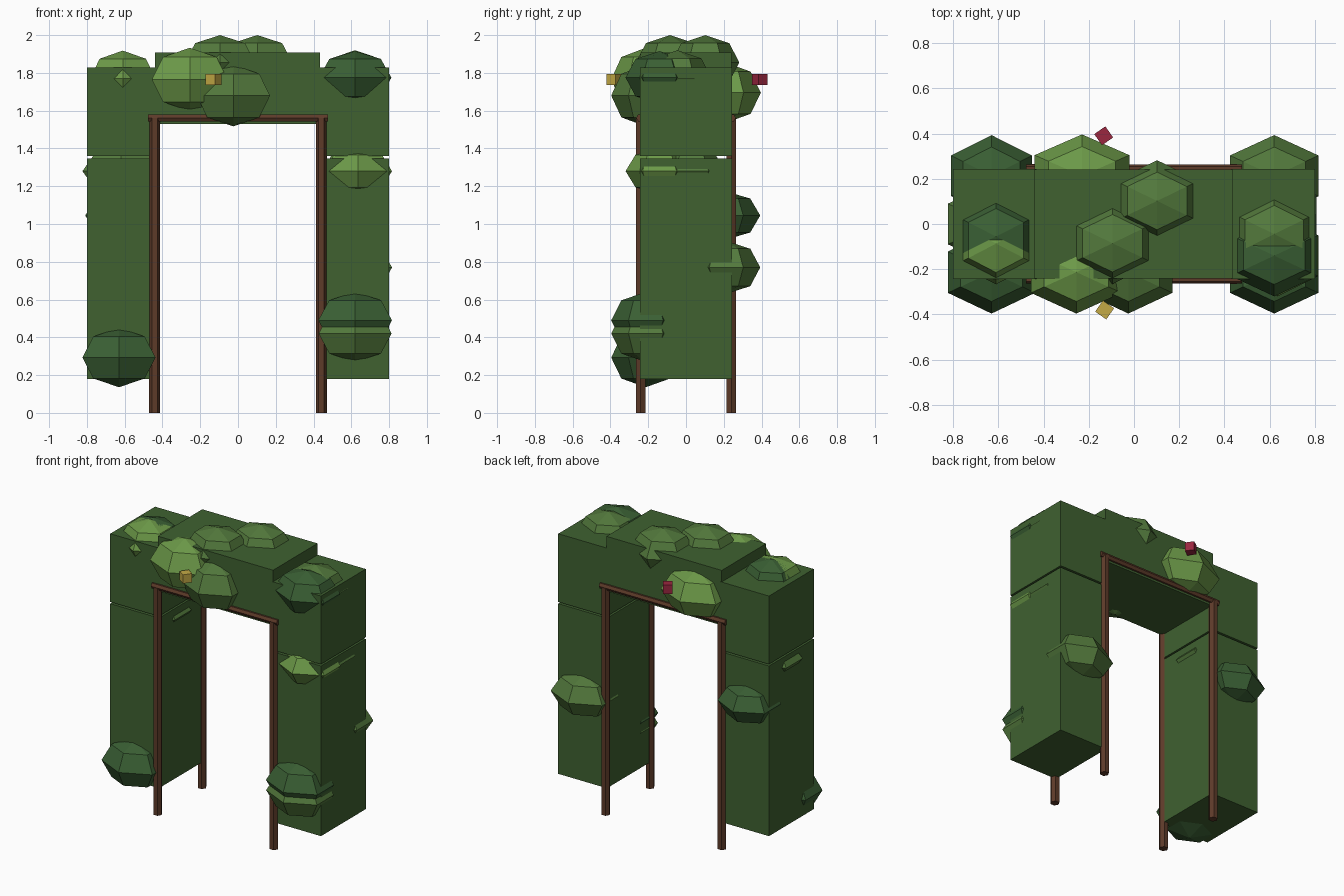
import bpy
from math import pi, radians


def material(name, rgb):
    m = bpy.data.materials.new(name)
    m.diffuse_color = (*rgb, 1)
    return m


HEDGE = material("hedge_green", (0.05, 0.12, 0.03))
DARK = material("dark_leaf", (0.042, 0.115, 0.034))
MID = material("mid_leaf", (0.085, 0.19, 0.045))
LIGHT = material("light_leaf", (0.15, 0.32, 0.065))
WOOD = material("wood", (0.11, 0.043, 0.022))
YELLOW = material("yellow_petal", (0.55, 0.40, 0.06))
RED = material("red_petal", (0.32, 0.02, 0.05))


def finish(name, mat):
    ob = bpy.context.object
    ob.name = name
    ob.data.materials.append(mat)
    return ob


def box(name, lo, hi, mat, turn=0):
    mid = [(a + b) / 2 for a, b in zip(lo, hi)]
    bpy.ops.mesh.primitive_cube_add(size=1, location=mid, rotation=(0, 0, turn))
    ob = finish(name, mat)
    ob.scale = [b - a for a, b in zip(lo, hi)]


def rod(name, loc, radius, length, rot=(0, 0, 0)):
    bpy.ops.mesh.primitive_cylinder_add(vertices=6, radius=radius, depth=length,
                                        location=loc, rotation=rot)
    finish(name, WOOD)


def leaf_clump(x, y, z, rx, ry, rz, mat):
    # six-sided sphere with its corners pointing along y
    bpy.ops.mesh.primitive_uv_sphere_add(segments=6, ring_count=4, radius=1)
    ob = finish("leaf_clump", mat)
    if max(v.co.x for v in ob.data.vertices) > 0.95:
        for v in ob.data.vertices:
            v.co.x, v.co.y = -v.co.y, v.co.x
    ob.location = (x, y, z)
    ob.scale = (rx, ry, rz)


# wooden frame: four posts and two beams
for sy in (-1, 1):
    for sx in (-1, 1):
        rod("post", (sx * 0.441, sy * 0.24, 0.78), 0.029, 1.56, (0, 0, pi / 6))
    rod("beam", (0, sy * 0.243, 1.562), 0.021, 0.955, (0, pi / 2, 0))

# clipped hedge blocks
for side, (x0, x1) in (("left", (-0.80, -0.43)), ("right", (0.43, 0.80))):
    box(side + "_hedge_lower", (x0, -0.243, 0.18), (x1, 0.243, 1.348), HEDGE)
    box(side + "_hedge_upper", (x0, -0.243, 1.36), (x1, 0.243, 1.828), HEDGE)
box("hedge_lintel", (-0.44, -0.241, 1.53), (0.435, 0.241, 1.907), HEDGE)

# leaf clumps: x, y, z, half sizes, colour
CLUMPS = [
    (-0.63, -0.213, 0.293, 0.223, 0.183, 0.157, DARK),
    (0.62, -0.213, 0.49, 0.225, 0.183, 0.15, DARK),
    (0.62, -0.213, 0.42, 0.223, 0.183, 0.15, MID),
    (0.635, -0.14, 1.28, 0.208, 0.18, 0.122, LIGHT),
    (0.625, 0.03, 1.28, 0.21, 0.18, 0.12, MID),
    (-0.62, 0.0, 1.28, 0.235, 0.18, 0.12, MID),
    (0.62, 0.213, 0.77, 0.226, 0.18, 0.14, MID),
    (-0.63, 0.213, 1.045, 0.206, 0.18, 0.127, DARK),
    (-0.61, -0.055, 1.77, 0.20, 0.175, 0.148, DARK),
    (-0.61, -0.087, 1.77, 0.20, 0.18, 0.148, LIGHT),
    (0.62, -0.14, 1.775, 0.222, 0.18, 0.14, DARK),
    (0.62, -0.045, 1.77, 0.21, 0.18, 0.15, MID),
    (-0.255, -0.213, 1.765, 0.232, 0.183, 0.168, LIGHT),
    (-0.025, -0.213, 1.68, 0.225, 0.183, 0.163, MID),
    (-0.23, 0.213, 1.695, 0.242, 0.183, 0.158, LIGHT),
    (-0.095, -0.085, 1.855, 0.215, 0.18, 0.145, MID),
    (0.102, 0.102, 1.855, 0.215, 0.18, 0.145, MID),
]
for c in CLUMPS:
    leaf_clump(*c)

# flowers
box("yellow_flower", (-0.16, -0.41, 1.735), (-0.10, -0.35, 1.795), YELLOW, radians(-35))
box("red_flower", (-0.164, 0.36, 1.735), (-0.104, 0.42, 1.795), RED, radians(35))
